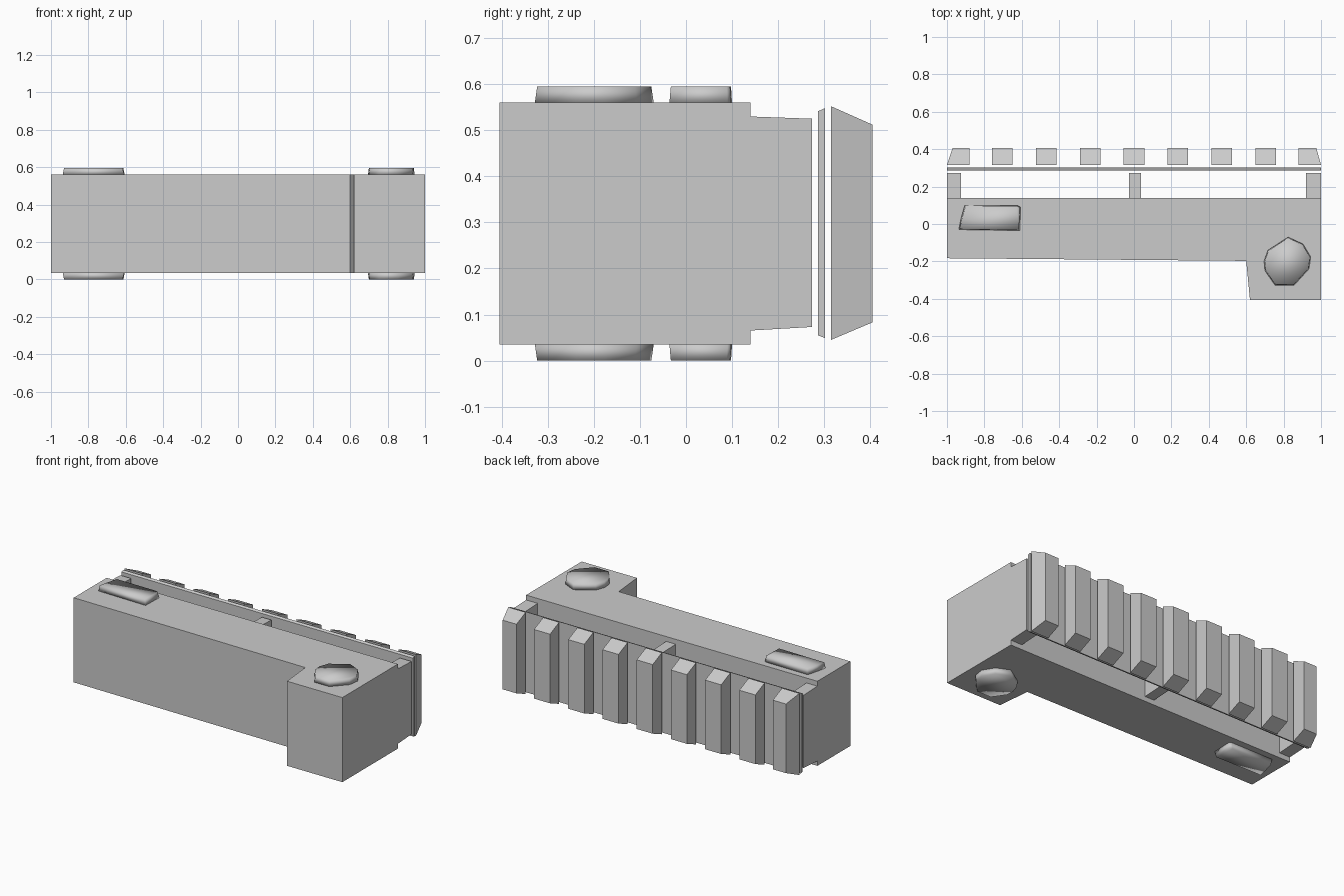
import bpy, bmesh

if "Cube" in bpy.data.objects:
    bpy.data.objects.remove(bpy.data.objects["Cube"])


def loft(name, rings, smooth=False):
    """Solid from two matching rings of points, closed at both ends."""
    bm = bmesh.new()
    a, b = [[bm.verts.new(p) for p in ring] for ring in rings]
    n = len(a)
    bm.faces.new(a[::-1])
    bm.faces.new(b)
    for i in range(n):
        j = (i + 1) % n
        bm.faces.new((a[i], a[j], b[j], b[i]))
    bmesh.ops.recalc_face_normals(bm, faces=bm.faces)
    for f in bm.faces:
        f.smooth = smooth
    mesh = bpy.data.meshes.new(name)
    bm.to_mesh(mesh)
    bm.free()
    ob = bpy.data.objects.new(name, mesh)
    bpy.context.collection.objects.link(ob)
    return ob


def rect(x0, x1, y, z0, z1):
    return [(x0, y, z0), (x1, y, z0), (x1, y, z1), (x0, y, z1)]


def prism(name, outline, z0, z1, scale=1.0, smooth=False):
    """Extrude an outline upwards, tapering it towards its centre."""
    cx = sum(p[0] for p in outline) / len(outline)
    cy = sum(p[1] for p in outline) / len(outline)
    low = [(x, y, z0) for x, y in outline]
    high = [(cx + (x - cx) * scale, cy + (y - cy) * scale, z1) for x, y in outline]
    return loft(name, (low, high), smooth)


BOTTOM, TOP, HEIGHT = 0.035, 0.56, 0.595

# L-shaped main body
prism("body", [(-1, 0.14), (-1, -0.183), (0.60, -0.197), (0.62, -0.405),
               (1, -0.405), (1, 0.14)], BOTTOM, TOP)

# Spacers between body and backing plate
for i, (x0, x1) in enumerate([(-1, -0.925), (-0.027, 0.038), (0.92, 1)]):
    loft(f"spacer_{i + 1}", (rect(x0, x1, 0.135, 0.065, 0.53),
                             rect(x0, x1, 0.274, 0.073, 0.525)))

# Thin backing plate
loft("backing_plate", (rect(-1, 1, 0.286, 0.055, 0.541),
                       rect(-1, 1, 0.302, 0.049, 0.548)))

# Row of bevelled rail teeth, the end ones slanted outwards
for i in range(9):
    x = -0.94 + i * 0.235
    x0, x1 = x - 0.055, x + 0.055
    tip0, tip1 = x0, x1
    if i == 0:
        x0, x1, tip0, tip1 = -1, -0.88, -0.97, -0.88
    elif i == 8:
        x0, x1, tip0, tip1 = 0.88, 1, 0.88, 0.975
    loft(f"rail_tooth_{i + 1}", (rect(x0, x1, 0.315, 0.045, 0.552),
                                 rect(tip0, tip1, 0.405, 0.083, 0.512)))

# Low smooth studs on the top and bottom of the body
round_stud = [(0.695, -0.198), (0.70, -0.25), (0.754, -0.328), (0.856, -0.328),
              (0.936, -0.24), (0.945, -0.176), (0.904, -0.107), (0.824, -0.07),
              (0.716, -0.14)]
long_stud = [(-0.937, -0.03), (-0.61, -0.036), (-0.606, 0.09), (-0.62, 0.098),
             (-0.905, 0.1), (-0.925, 0.03)]
for name, outline in (("round_stud", round_stud), ("long_stud", long_stud)):
    prism(name + "_top", outline, TOP, HEIGHT, 0.96, True)
    prism(name + "_bottom", outline, BOTTOM, 0.0, 0.96, True)
